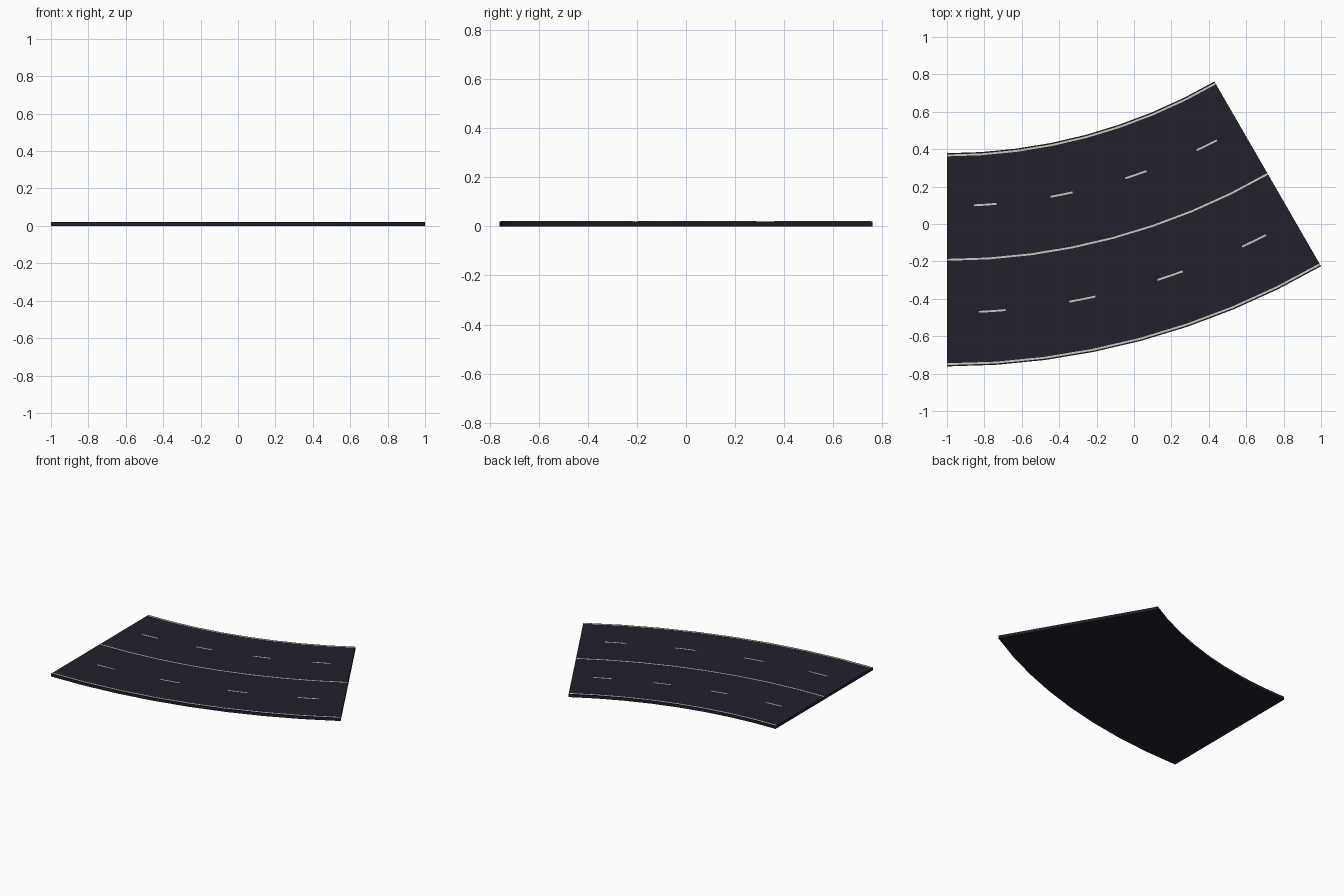
import bpy, bmesh, math

if "Cube" in bpy.data.objects:
    bpy.data.objects.remove(bpy.data.objects["Cube"])

R_IN, R_OUT, SWEEP, SEGS = 2.86, 4.0, 30.0, 8
CX, CY = -1.0, 3.2385          # centre of the bend
TOP = 0.021                    # road surface height


def material(name, rgb):
    m = bpy.data.materials.new(name)
    m.diffuse_color = (*rgb, 1)
    m.use_nodes = True
    m.node_tree.nodes["Principled BSDF"].inputs["Base Color"].default_value = m.diffuse_color
    return m


asphalt = material("dark asphalt", (0.016, 0.0152, 0.024))
paint = material("off-white paint", (0.60, 0.60, 0.55))


def arc_slab(name, r0, r1, angles, z0, z1, mat):
    """Box section swept through the given angles (degrees) of the bend."""
    bm = bmesh.new()
    rings = []
    for a in angles:
        s, c = math.sin(math.radians(a)), math.cos(math.radians(a))
        rings.append([bm.verts.new((CX + r * s, CY - r * c, z))
                      for r, z in ((r0, z0), (r1, z0), (r1, z1), (r0, z1))])
    for p, q in zip(rings, rings[1:]):
        for i in range(4):
            j = (i + 1) % 4
            bm.faces.new((p[i], p[j], q[j], q[i]))
    bm.faces.new(rings[0])
    bm.faces.new(rings[-1])
    bmesh.ops.recalc_face_normals(bm, faces=bm.faces)
    me = bpy.data.meshes.new(name)
    bm.to_mesh(me)
    bm.free()
    me.materials.append(mat)
    ob = bpy.data.objects.new(name, me)
    bpy.context.collection.objects.link(ob)


full = [SWEEP * i / SEGS for i in range(SEGS + 1)]

# Road bed
arc_slab("road_bed", R_IN, R_OUT, full, 0, TOP, asphalt)

# Continuous lines: both edges and the middle
for name, r in (("inner_edge_line", 2.872), ("centre_line", 3.43), ("outer_edge_line", 3.988)):
    arc_slab(name, r - 0.005, r + 0.005, full, TOP - 0.002, TOP + 0.001, paint)

# Dashed lane markings
for lane, r in (("inner", 3.142), ("outer", 3.712)):
    for k in range(4):
        mid = 3.75 + 7.5 * k
        arc_slab(f"{lane}_lane_dash_{k + 1}", r - 0.005, r + 0.005,
                 [mid - 1.1, mid, mid + 1.1], TOP - 0.002, TOP + 0.001, paint)
